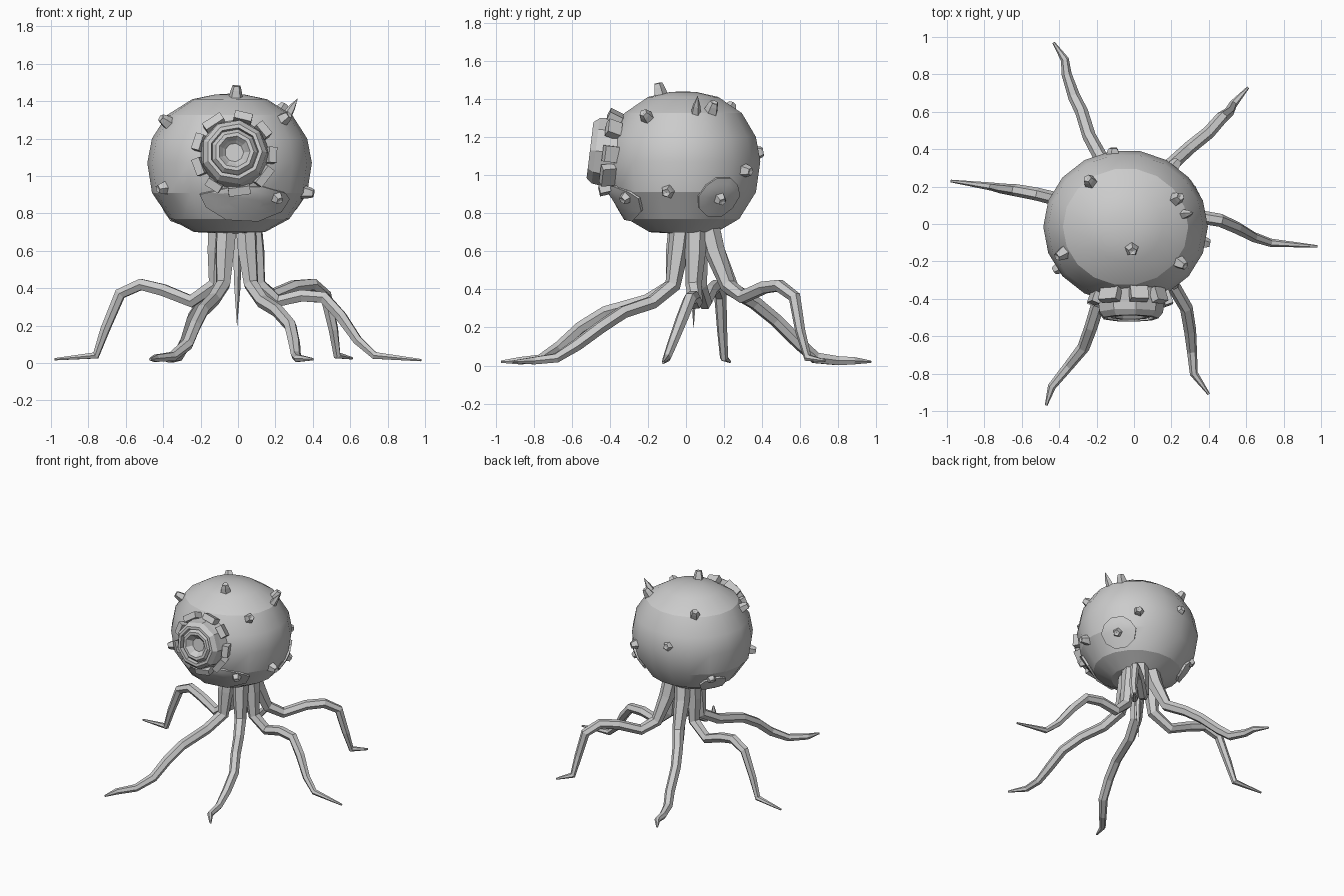
import bpy, bmesh, math, random
from mathutils import Vector, Matrix

if "Cube" in bpy.data.objects:
    bpy.data.objects.remove(bpy.data.objects["Cube"])

random.seed(4)
CENTRE = Vector((-0.045, -0.015, 1.05))


def finish(name, bm, angle=None):
    bmesh.ops.recalc_face_normals(bm, faces=bm.faces)
    me = bpy.data.meshes.new(name)
    bm.to_mesh(me)
    bm.free()
    ob = bpy.data.objects.new(name, me)
    bpy.context.collection.objects.link(ob)
    if angle:
        bpy.ops.object.select_all(action='DESELECT')
        bpy.context.view_layer.objects.active = ob
        ob.select_set(True)
        bpy.ops.object.shade_smooth_by_angle(angle=math.radians(angle))
    return ob


def lathe(name, profile, sides, matrix, angle=None):
    bm = bmesh.new()
    vs = [bm.verts.new((r, 0, z)) for r, z in profile]
    es = [bm.edges.new(p) for p in zip(vs, vs[1:])]
    bmesh.ops.spin(bm, geom=vs + es, cent=(0, 0, 0), axis=(0, 0, 1),
                   angle=math.tau, steps=sides, use_merge=True)
    bmesh.ops.remove_doubles(bm, verts=bm.verts, dist=1e-4)
    bm.transform(matrix)
    return finish(name, bm, angle)


def facing(pos, normal):
    return Matrix.Translation(pos) @ Vector(normal).to_track_quat('Z', 'Y').to_matrix().to_4x4()


# bulbous body
body = lathe("body", [(0, .69), (.19, .70), (.32, .77), (.415, .91), (.44, 1.07),
                      (.415, 1.2), (.335, 1.325), (.2, 1.41), (.08, 1.435), (0, 1.44)], 18,
             Matrix.Translation((-.045, -.015, 0)) @ Matrix.Diagonal((1, .935, 1, 1)), 24)
bpy.context.view_layer.update()


def on_body(p):
    _, loc, nor, _ = body.closest_point_on_mesh(Vector(p))
    return loc, nor


# stepped eye, tilted slightly upward
tilt = math.radians(7)
eye_axis = Vector((0, -math.cos(tilt), math.sin(tilt)))
eye_frame = facing((-.02, -.375, 1.115), eye_axis)
lathe("eye", [(.2, -.04), (.18, .06), (.175, .10), (.15, .13), (.13, .13), (.125, .10),
              (.105, .125), (.085, .125), (.065, .10), (.05, .085), (0, .085)], 9, eye_frame)

# broken ring of plates around the eye
for i in range(9):
    bm = bmesh.new()
    bmesh.ops.create_cube(bm, size=1)
    bm.transform(eye_frame @ Matrix.Rotation(math.tau * (i + random.uniform(-.1, .1)) / 9, 4, 'Z')
                 @ Matrix.Translation((.195, 0, .02)) @ Matrix.Rotation(.35, 4, 'Y')
                 @ Matrix.Diagonal((.045, random.uniform(.08, .12), .075, 1)))
    finish("eye_plate", bm)

# blunt knobs on the skin: position, height
knobs = [((-.01, -.14, 1.45), .06), ((-.23, .22, 1.33), .05), ((.22, .13, 1.33), .055),
         ((-.37, -.15, 1.28), .055), ((.25, -.21, 1.31), .05), ((-.43, -.25, .93), .045),
         ((.38, -.10, .91), .05), ((.22, -.33, .87), .045), ((-.11, .39, 1.12), .025),
         ((.23, .33, 1.02), .045), ((.32, .19, .86), .045), ((-.36, .2, .86), .03)]
for p, h in knobs:
    loc, nor = on_body(p)
    lathe("knob", [(0, -.02), (.042, -.02), (.03, h * .6), (.022, h), (0, h * .85)], 5, facing(loc, nor))
loc, nor = on_body((.26, .05, 1.32))
lathe("thorn", [(.03, -.02), (.02, .04), (0, .1)], 5, facing(loc, nor))


# loose skin panels that follow the body
def panel(name, centre, w, h):
    loc, nor = on_body(centre)
    side = Vector((0, 0, 1)).cross(nor).normalized()
    up = nor.cross(side)
    bm = bmesh.new()
    rings = []
    for k, lift in ((.35, .012), (.7, .014), (1, .016), (1.02, -.02)):
        ring = []
        for i in range(10):
            a = math.tau * i / 10
            q = on_body(loc + side * math.cos(a) * w * k + up * math.sin(a) * h * k)[0]
            ring.append(bm.verts.new(q + (q - CENTRE).normalized() * lift))
        rings.append(ring)
    bm.faces.new(rings[0])
    for a, b in zip(rings, rings[1:]):
        for i in range(10):
            j = (i + 1) % 10
            bm.faces.new((a[i], a[j], b[j], b[i]))
    finish(name, bm, 24)


panel("front_panel", (.04, -.36, .85), .28, .11)
panel("right_panel", (.31, .19, .87), .13, .12)
panel("left_panel", (-.34, .15, .80), .1, .08)


# tentacle legs: tapered six-sided tubes along a path
def leg(name, path):
    bm = bmesh.new()
    pts = [Vector(p) for p in path]
    n = len(pts) - 1
    ref, prev = Vector((path[-1][1], -path[-1][0], 0)).normalized(), None
    for i, p in enumerate(pts):
        d = Vector()
        if i:
            d += (p - pts[i - 1]).normalized()
        if i < n:
            d += (pts[i + 1] - p).normalized()
        d.normalize()
        u = (ref - d * ref.dot(d)).normalized()
        v = d.cross(u)
        r = (.06, .055, .042, .038, .036, .035, .033, .027, .022, .007)[round(i * 9 / n)]
        ring = [bm.verts.new(p + (u * math.cos(a) + v * math.sin(a)) * r)
                for a in [math.tau * k / 6 for k in range(6)]]
        if prev:
            for k in range(6):
                bm.faces.new((prev[k], prev[k - 1], ring[k - 1], ring[k]))
        else:
            bm.faces.new(ring)
        prev = ring
    bm.faces.new(prev)
    finish(name, bm)


leg("left_leg", [(-.1, .06, .76), (-.11, .06, .6), (-.12, .07, .42), (-.25, .1, .33), (-.4, .13, .39),
                 (-.52, .16, .42), (-.63, .18, .37), (-.71, .19, .18), (-.76, .2, .04), (-.98, .23, .02)])
leg("back_left_leg", [(-.05, .11, .76), (-.07, .15, .6), (-.1, .24, .4), (-.18, .36, .33), (-.24, .47, .24),
                      (-.28, .6, .11), (-.32, .68, .04), (-.36, .8, .025), (-.37, .88, .025), (-.43, .97, .02)])
leg("back_right_leg", [(.04, .11, .76), (.06, .15, .6), (.1, .22, .42), (.18, .3, .36), (.3, .41, .41),
                       (.4, .49, .42), (.47, .57, .36), (.51, .6, .18), (.53, .64, .04), (.61, .73, .025)])
leg("right_leg", [(.07, .05, .76), (.09, .05, .6), (.11, .04, .42), (.21, .05, .33), (.34, .04, .36),
                  (.46, .02, .35), (.55, -.02, .25), (.64, -.07, .12), (.73, -.1, .04), (.98, -.12, .015)])
leg("front_right_leg", [(.04, -.02, .76), (.05, -.04, .6), (.07, -.07, .42), (.13, -.18, .33), (.21, -.33, .28),
                        (.28, -.45, .2), (.3, -.57, .11), (.31, -.68, .04), (.32, -.8, .025), (.4, -.91, .02)])
leg("front_left_leg", [(-.06, -.03, .76), (-.07, -.05, .6), (-.08, -.07, .42), (-.13, -.2, .34), (-.19, -.42, .28),
                       (-.23, -.55, .2), (-.27, -.66, .1), (-.35, -.76, .035), (-.44, -.87, .025), (-.47, -.97, .02)])

# thin strand hanging between the legs
lathe("strand", [(.03, .7), (.018, .4), (0, .19)], 5, Matrix.Translation((-.005, .04, 0)))
